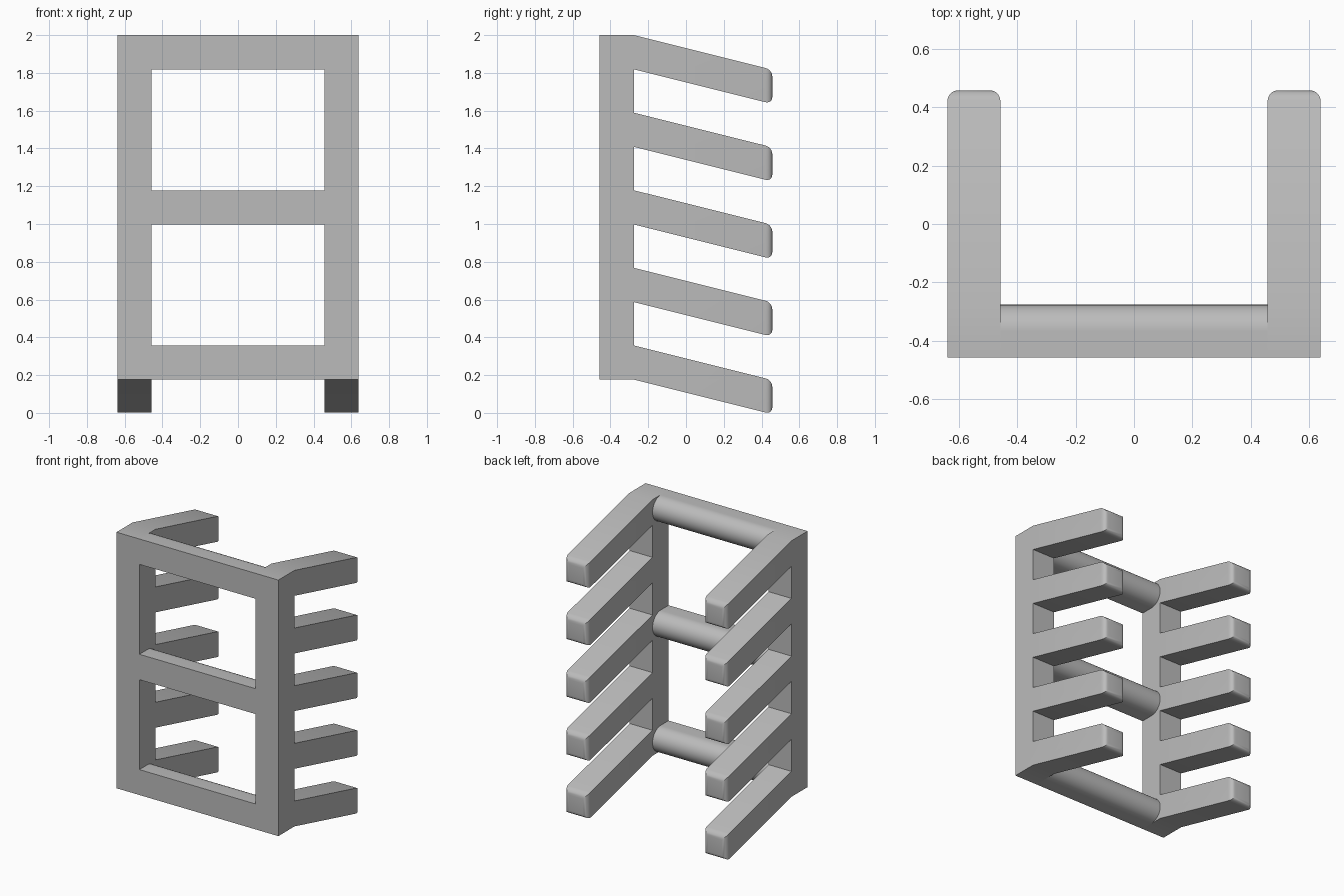
import bpy, bmesh, math

cube = bpy.data.objects.get("Cube")
if cube:
    bpy.data.objects.remove(cube, do_unlink=True)

grey = bpy.data.materials.new("plain grey")
grey.use_nodes = True
colour = (0.5, 0.5, 0.5, 1)
grey.diffuse_color = colour
grey.node_tree.nodes["Principled BSDF"].inputs["Base Color"].default_value = colour

INNER, OUTER = 0.457, 0.638            # post faces in x
FRONT, BACK, TIP = -0.457, -0.276, 0.457  # post faces and arm tip in y
BAR = 0.181                            # bar thickness
BOTTOM, PITCH, ARMS = 0.176, 0.41075, 5
DROP = 0.183                           # fall of an arm along its length
ROUND = 0.036


def extrude_profile(name, profile, x0, x1, bevel_tips=False):
    """Extrude a (y, z) outline along x."""
    bm = bmesh.new()
    face = bm.faces.new([bm.verts.new((x0, y, z)) for y, z in profile])
    grown = bmesh.ops.extrude_face_region(bm, geom=[face])["geom"]
    moved = [v for v in grown if isinstance(v, bmesh.types.BMVert)]
    bmesh.ops.translate(bm, verts=moved, vec=(x1 - x0, 0, 0))
    bmesh.ops.recalc_face_normals(bm, faces=bm.faces)
    if bevel_tips:
        tips = [e for e in bm.edges if all(v.co.y > TIP - 0.001 for v in e.verts)]
        bmesh.ops.bevel(bm, geom=tips, offset=ROUND, segments=5, profile=0.5,
                        affect='EDGES', clamp_overlap=True)
    mesh = bpy.data.meshes.new(name)
    bm.to_mesh(mesh)
    bm.free()
    mesh.materials.append(grey)
    obj = bpy.data.objects.new(name, mesh)
    bpy.context.collection.objects.link(obj)
    bpy.ops.object.select_all(action='DESELECT')
    obj.select_set(True)
    bpy.context.view_layer.objects.active = obj
    bpy.ops.object.shade_smooth_by_angle(angle=math.radians(30))
    return obj


# Upright with sloping arms, mirrored to the other side
top = BOTTOM + (ARMS - 1) * PITCH + BAR
comb = [(FRONT, top), (FRONT, BOTTOM)]
for i in range(ARMS):
    z = BOTTOM + i * PITCH
    comb += [(BACK, z), (TIP, z - DROP), (TIP, z - DROP + BAR), (BACK, z + BAR)]
side = extrude_profile("side_frame_with_arms", comb, INNER, OUTER, True)
mirror = side.modifiers.new("mirror", 'MIRROR')
mirror.use_axis = (True, False, False)

# Cross rails with a flat front and a half-round back
radius = BAR / 2
for name, i in (("bottom_rail", 0), ("middle_rail", 2), ("top_rail", 4)):
    z = BOTTOM + i * PITCH
    outline = [(FRONT, z + BAR), (FRONT, z)]
    for k in range(25):
        a = math.pi * (k / 24 - 0.5)
        outline.append((BACK - radius + radius * math.cos(a),
                        z + radius + radius * math.sin(a)))
    extrude_profile(name, outline, -INNER, INNER)
